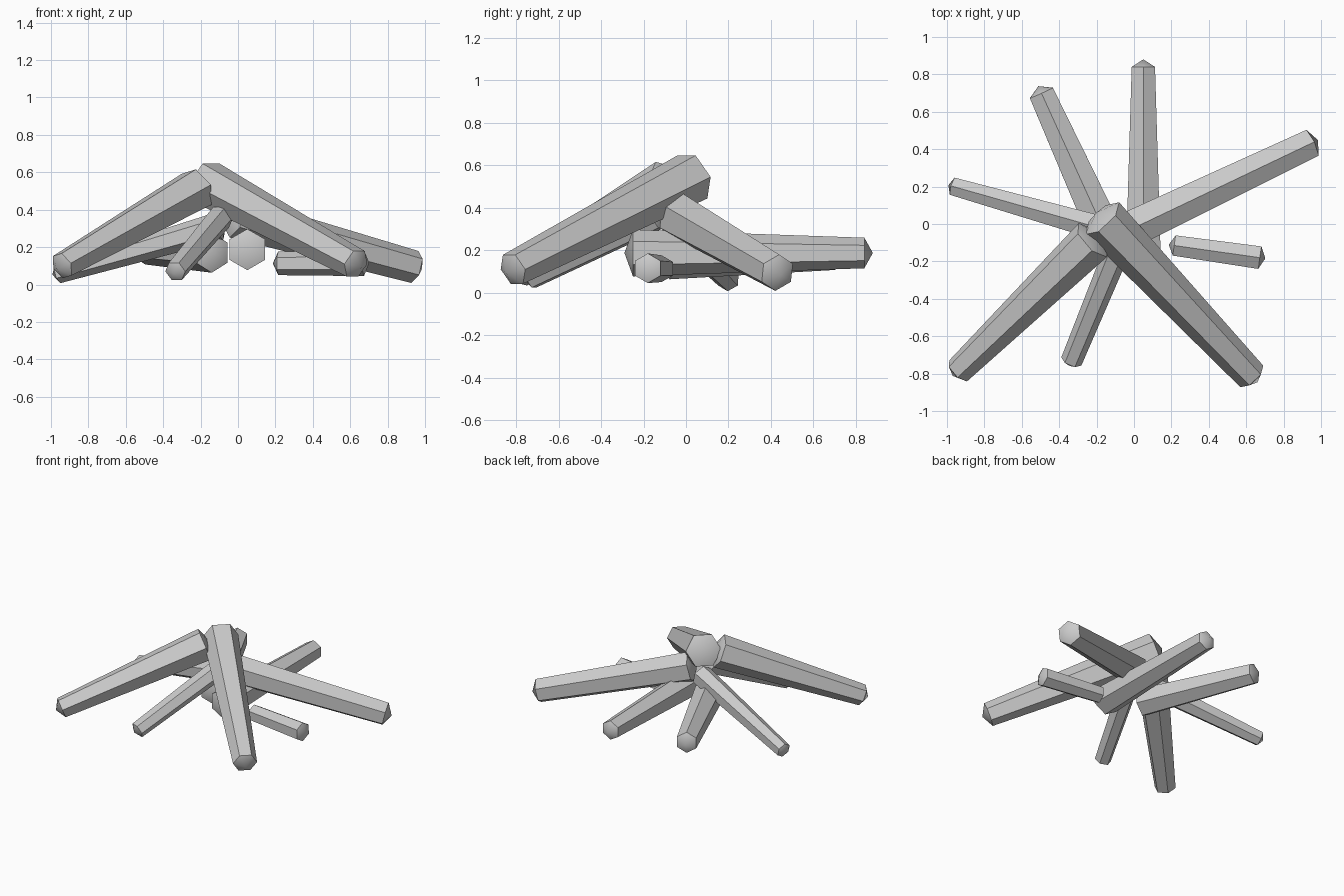
import bpy, bmesh, math
from mathutils import Vector

if "Cube" in bpy.data.objects:
    bpy.data.objects.remove(bpy.data.objects["Cube"])

UP = Vector((0, 0, 1))
SIDES = 6


def add_log(name, inner, outer, r_in, r_out, roll=0):
    """Tapered six-sided log with a low point on each end; roll 0 puts a corner on top."""
    a, b = Vector(inner), Vector(outer)
    d = (b - a).normalized()
    lat = UP.cross(d).normalized()
    up = d.cross(lat)
    cap = 0.22 * (r_in + r_out)
    bm = bmesh.new()

    def ring(c, r):
        out = []
        for i in range(SIDES):
            t = math.radians(roll) + i * math.tau / SIDES
            out.append(bm.verts.new(c + r * (math.sin(t) * lat + math.cos(t) * up)))
        return out

    ra, rb = ring(a, r_in), ring(b, r_out)
    ta, tb = bm.verts.new(a - cap * d), bm.verts.new(b + cap * d)
    for i in range(SIDES):
        j = (i + 1) % SIDES
        bm.faces.new((ra[i], ra[j], rb[j], rb[i]))
        bm.faces.new((ta, ra[j], ra[i]))
        bm.faces.new((tb, rb[i], rb[j]))
    bmesh.ops.recalc_face_normals(bm, faces=bm.faces)
    mesh = bpy.data.meshes.new(name)
    bm.to_mesh(mesh)
    bm.free()
    ob = bpy.data.objects.new(name, mesh)
    bpy.context.collection.objects.link(ob)
    # end points shade softly, long edges stay sharp
    bpy.ops.object.select_all(action='DESELECT')
    ob.select_set(True)
    bpy.context.view_layer.objects.active = ob
    bpy.ops.object.shade_smooth_by_angle(angle=math.radians(40))


# Leaning logs: raised inner end, outer end on the ground
add_log("front_right_log", (-0.17, 0.03, 0.545), (0.63, -0.815, 0.11), 0.125, 0.084, 30)
add_log("front_left_log", (-0.22, -0.086, 0.51), (-0.94, -0.785, 0.10), 0.12, 0.075, 18)
add_log("front_stick", (-0.09, -0.14, 0.36), (-0.335, -0.735, 0.07), 0.07, 0.058, 30)
add_log("left_log", (-0.10, -0.045, 0.31), (-0.965, 0.20, 0.06), 0.078, 0.055)
add_log("back_right_log", (-0.02, -0.03, 0.36), (0.945, 0.43, 0.094), 0.112, 0.088)

# Lying logs
add_log("back_left_log", (-0.14, -0.08, 0.17), (-0.495, 0.70, 0.185), 0.107, 0.078)
add_log("back_log", (0.05, -0.25, 0.187), (0.05, 0.84, 0.187), 0.11, 0.072)
add_log("right_stick", (0.215, -0.115, 0.113), (0.673, -0.18, 0.115), 0.063, 0.07)
